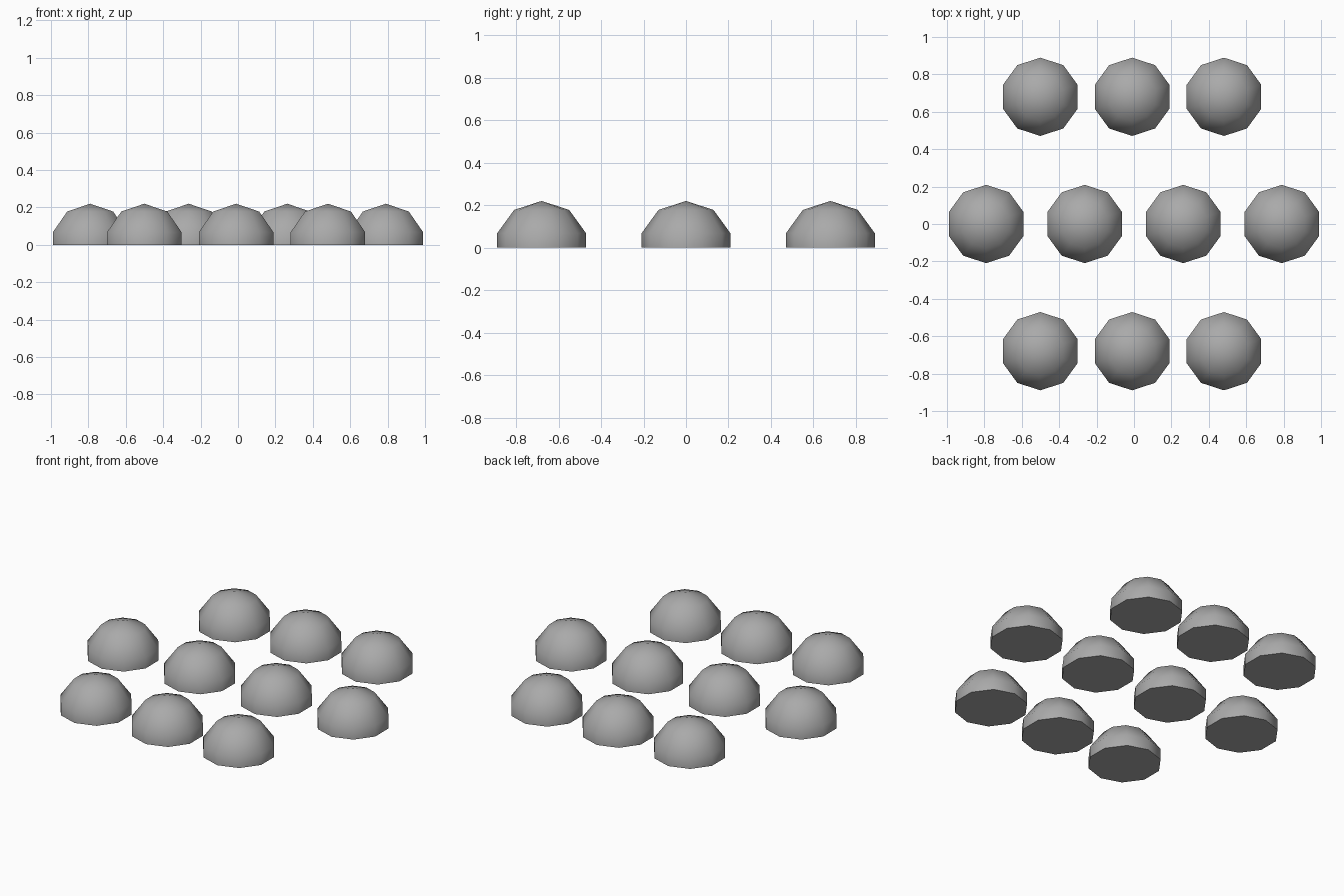
import bpy
import bmesh

cube = bpy.data.objects.get("Cube")
if cube:
    bpy.data.objects.remove(cube, do_unlink=True)

RADIUS = 0.22

# Plain grey
grey = bpy.data.materials.new("grey")
grey.use_nodes = True
colour = (0.4, 0.4, 0.4, 1)
grey.diffuse_color = colour
grey.node_tree.nodes["Principled BSDF"].inputs["Base Color"].default_value = colour


def dome_mesh():
    """Low-poly sphere halved at the ground and closed with a flat base."""
    bm = bmesh.new()
    bmesh.ops.create_uvsphere(bm, u_segments=10, v_segments=5, radius=RADIUS)
    bmesh.ops.bisect_plane(bm, geom=bm.verts[:] + bm.edges[:] + bm.faces[:],
                           plane_co=(0, 0, 0), plane_no=(0, 0, 1), clear_inner=True)
    rim = [e for e in bm.edges if e.is_boundary]
    bmesh.ops.contextual_create(bm, geom=rim)
    bmesh.ops.recalc_face_normals(bm, faces=bm.faces[:])
    # Smooth shell, flat base, crisp rim
    for f in bm.faces:
        f.smooth = f.normal.z > -0.5
    for e in rim:
        e.smooth = False
    mesh = bpy.data.meshes.new("dome")
    bm.to_mesh(mesh)
    bm.free()
    mesh.materials.append(grey)
    return mesh


# Three rows of domes: name, count, spacing, row centre x, row y
dome = dome_mesh()
rows = [("front", 3, 0.491, -0.01, -0.68),
        ("middle", 4, 0.527, 0.0, 0.0),
        ("back", 3, 0.491, -0.01, 0.68)]
for name, count, spacing, centre, y in rows:
    for i in range(count):
        obj = bpy.data.objects.new(f"{name}_dome_{i + 1}", dome)
        obj.location = (centre + (i - (count - 1) / 2) * spacing, y, 0)
        bpy.context.collection.objects.link(obj)
